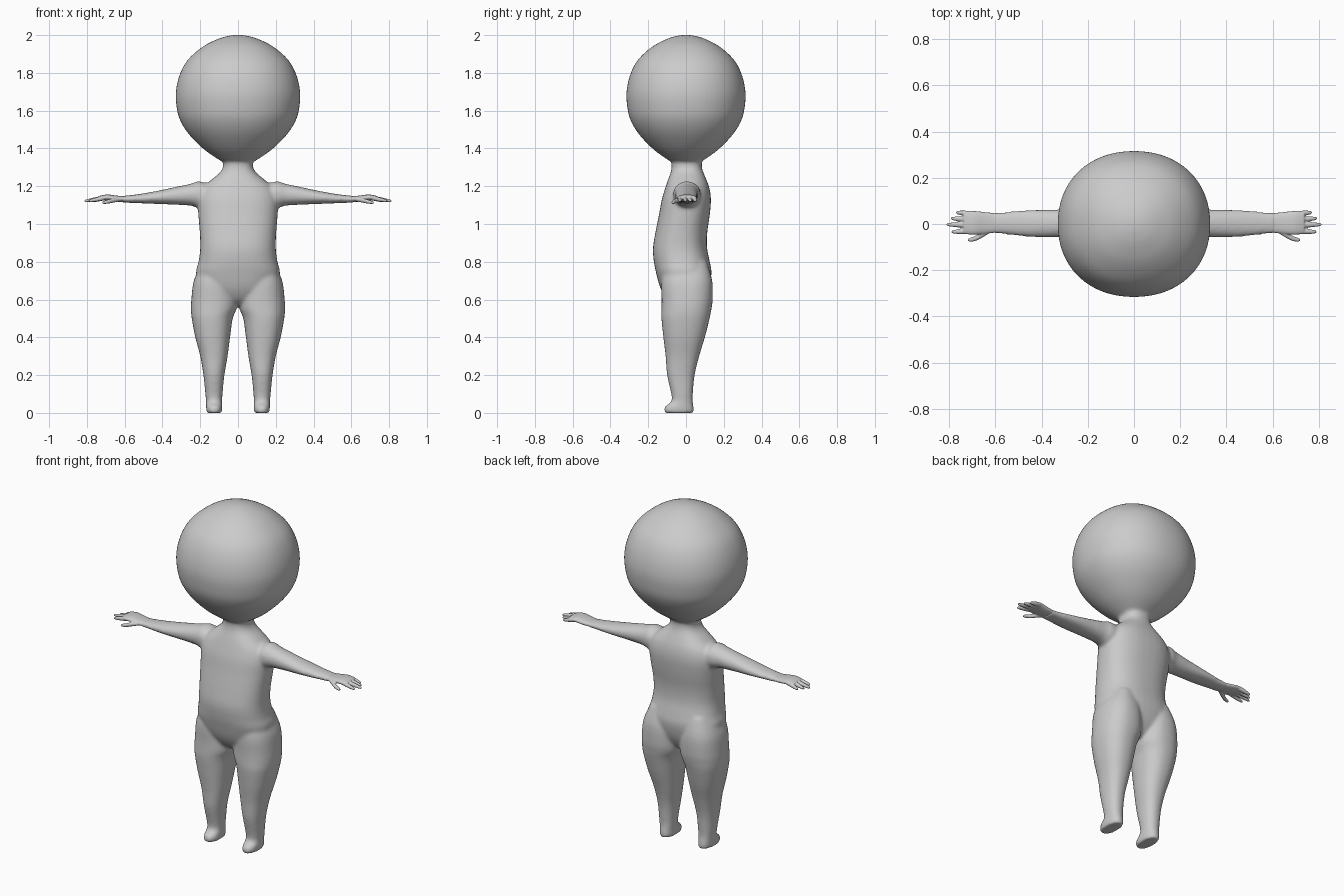
import bpy, bmesh, math


def spline(rows, steps):
    """Catmull-Rom interpolation between the key cross-sections."""
    out = []
    for i in range(len(rows) - 1):
        p0, p1 = rows[max(i - 1, 0)], rows[i]
        p2, p3 = rows[i + 1], rows[min(i + 2, len(rows) - 1)]
        for k in range(steps):
            t = k / steps
            out.append([0.5 * (2 * b + (c - a) * t + (2 * a - 5 * b + 4 * c - d) * t * t
                               + (3 * b - a - 3 * c + d) * t ** 3)
                        for a, b, c, d in zip(p0, p1, p2, p3)])
    return out + [list(rows[-1])]


def loft(bm, rows, axis='z', sign=1, power=2.3, sides=40, steps=4):
    """Closed loft; each row = position on axis, then min/max on the two other axes."""
    rings = []
    for t, a0, a1, b0, b1 in spline(rows, steps):
        ring = []
        for k in range(sides):
            c, s = math.cos(2 * math.pi * k / sides), math.sin(2 * math.pi * k / sides)
            a = (a0 + a1) / 2 + (a1 - a0) / 2 * math.copysign(abs(c) ** (2 / power), c)
            b = (b0 + b1) / 2 + (b1 - b0) / 2 * math.copysign(abs(s) ** (2 / power), s)
            x, y, z = (a, b, t) if axis == 'z' else (t, a, b)
            ring.append(bm.verts.new((x * sign, y, z)))
        rings.append(ring)
    faces = [bm.faces.new(rings[0]), bm.faces.new(rings[-1][::-1])]
    for r, q in zip(rings, rings[1:]):
        for k in range(sides):
            j = (k + 1) % sides
            faces.append(bm.faces.new((r[k], q[k], q[j], r[j])))
    bmesh.ops.recalc_face_normals(bm, faces=faces)


def finish(bm, name, voxel, smooth):
    """Fuse overlapping lofts into one smooth skin."""
    mesh = bpy.data.meshes.new(name)
    bm.to_mesh(mesh)
    bm.free()
    ob = bpy.data.objects.new(name, mesh)
    bpy.context.collection.objects.link(ob)
    m = ob.modifiers.new("fuse", 'REMESH')
    m.mode, m.voxel_size, m.use_smooth_shade = 'VOXEL', voxel, True
    s = ob.modifiers.new("soften", 'SMOOTH')
    s.factor, s.iterations = 0.5, smooth
    return ob


body = bmesh.new()

# head: height and half width
head = [(1.315, .05), (1.34, .10), (1.395, .18), (1.475, .26), (1.55, .307), (1.62, .325),
        (1.70, .329), (1.79, .309), (1.87, .265), (1.94, .185), (1.98, .105), (1.996, .05), (2.001, .01)]
loft(body, [(z, -r, r, -r * .957, r * .957) for z, r in head], power=2.15, sides=64)

# torso and neck: height, half width, front, back
torso = [(.57, .07, -.06, .06), (.60, .13, -.10, .09), (.66, .19, -.135, .12), (.74, .222, -.158, .135),
         (.80, .209, -.17, .126), (.87, .20, -.175, .112), (.95, .202, -.163, .112),
         (1.05, .21, -.143, .126), (1.13, .212, -.128, .132), (1.19, .19, -.11, .124),
         (1.235, .14, -.095, .108), (1.27, .098, -.082, .093), (1.30, .08, -.076, .084),
         (1.34, .08, -.076, .082), (1.40, .08, -.07, .07)]
loft(body, [(z, -w, w, f, b) for z, w, f, b in torso], power=2.4)

leg = [(.80, .05, .19, -.11, .11), (.70, .012, .234, -.13, .139), (.60, .004, .247, -.129, .141),
       (.55, .008, .249, -.13, .135), (.50, .028, .245, -.13, .125), (.40, .042, .226, -.12, .10),
       (.30, .055, .20, -.108, .07), (.20, .072, .183, -.10, .046), (.10, .082, .173, -.078, .036),
       (.06, .084, .169, -.078, .036), (.035, .084, .169, -.110, .04), (.012, .083, .168, -.117, .042),
       (0, .086, .165, -.113, .040)]
arm = [(.10, -.06, .07, 1.10, 1.19), (.20, -.068, .078, 1.085, 1.225), (.25, -.061, .068, 1.097, 1.213),
       (.33, -.058, .063, 1.102, 1.196), (.45, -.056, .061, 1.107, 1.171),
       (.55, -.046, .053, 1.111, 1.155), (.62, -.04, .049, 1.114, 1.148)]
for side in (1, -1):
    loft(body, leg, sign=side)
    loft(body, arm, axis='x', sign=side, power=2.1)
finish(body, "body", .009, 8)

# hands: palm, four fingers, thumb
palm = [(.59, -.036, .045, 1.117, 1.146), (.64, -.042, .051, 1.118, 1.15), (.69, -.046, .056, 1.124, 1.156),
        (.725, -.044, .056, 1.125, 1.151), (.738, -.038, .052, 1.13, 1.147)]
fingers = [(.044, .770, .050), (.019, .792, .024), (-.006, .812, -.002), (-.031, .79, -.034)]
thumb = [(.625, -.04, -.01, 1.12, 1.14), (.655, -.058, -.03, 1.114, 1.138),
         (.685, -.073, -.050, 1.108, 1.13), (.71, -.077, -.06, 1.106, 1.122), (.718, -.074, -.064, 1.108, 1.118)]
for side, label in ((1, "left"), (-1, "right")):
    hand = bmesh.new()
    loft(hand, palm, axis='x', sign=side)
    loft(hand, thumb, axis='x', sign=side, power=2, sides=16)
    for y0, tip, y1 in fingers:
        rows = []
        for f, r in ((0, .012), (.4, .0115), (.75, .0095), (.95, .0065), (1, .003)):
            y, z = y0 + (y1 - y0) * f, 1.139 - .017 * f
            rows.append((.70 + (tip - .70) * f, y - r, y + r, z - r, z + r))
        loft(hand, rows, axis='x', sign=side, power=2, sides=16)
    finish(hand, label + "_hand", .0035, 3)
